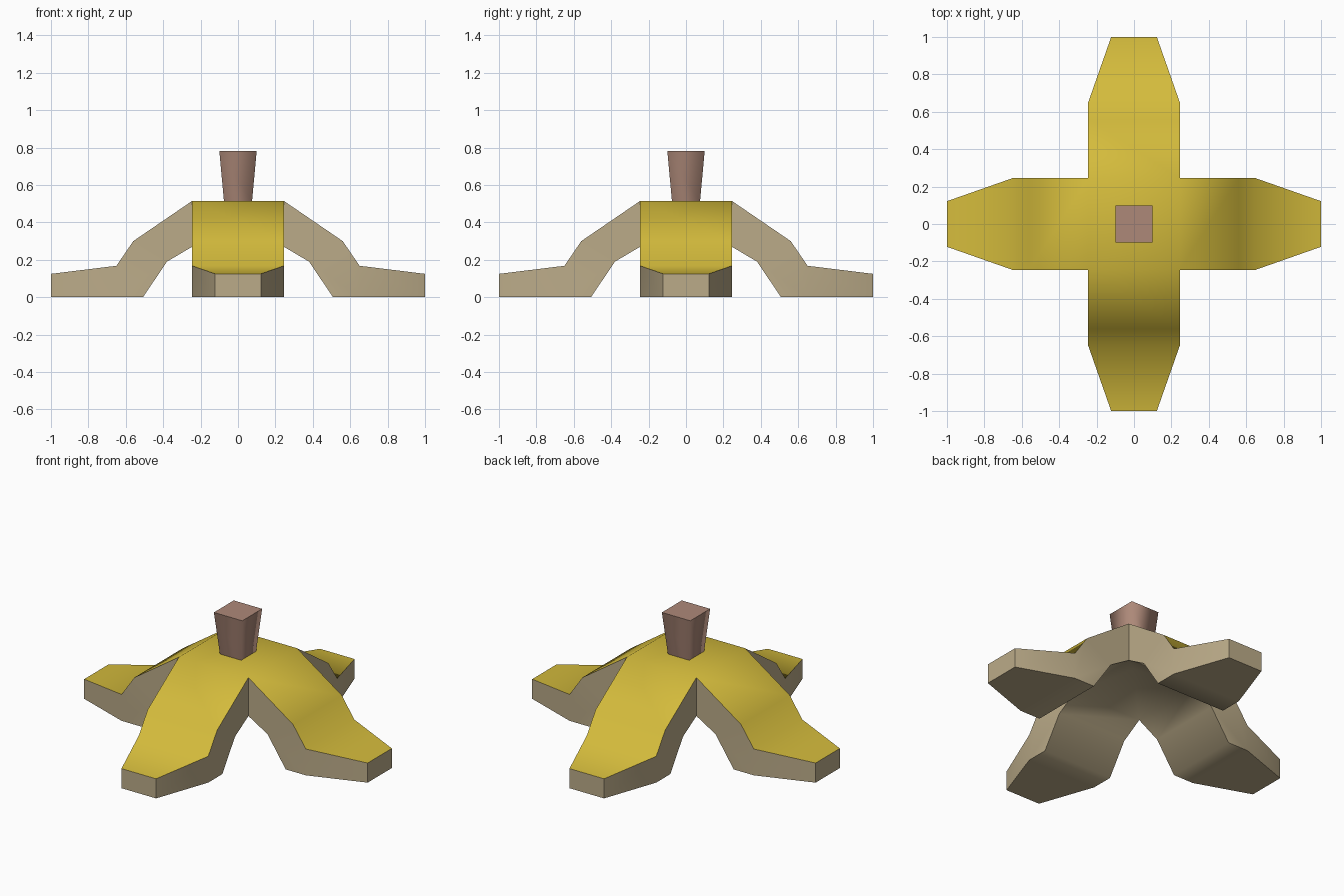
import bpy, bmesh, math
from mathutils import Matrix, Vector

cube = bpy.data.objects.get("Cube")
if cube:
    bpy.data.objects.remove(cube)


def material(name, rgb):
    m = bpy.data.materials.new(name)
    m.use_nodes = True
    m.diffuse_color = (*rgb, 1)
    m.node_tree.nodes["Principled BSDF"].inputs["Base Color"].default_value = (*rgb, 1)
    return m


yellow = material("peel yellow", (0.66, 0.50, 0.045))
tan = material("inner peel tan", (0.50, 0.41, 0.25))
brown = material("stem brown", (0.42, 0.25, 0.19))


def finish(bm, name, mats):
    bmesh.ops.remove_doubles(bm, verts=bm.verts, dist=0.0005)
    bmesh.ops.recalc_face_normals(bm, faces=bm.faces)
    mesh = bpy.data.meshes.new(name)
    bm.to_mesh(mesh)
    bm.free()
    for m in mats:
        mesh.materials.append(m)
    obj = bpy.data.objects.new(name, mesh)
    bpy.context.collection.objects.link(obj)
    return obj


# Flap profiles: distance from centre, half width, height
W, TIP = 0.245, 0.122
top = [(W, W, 0.515), (0.56, W, 0.30), (0.65, W, 0.168), (1, TIP, 0.125)]
under = [(W, W, 0.27), (0.38, W, 0.19), (0.508, W, 0), (0.65, W, 0), (1, TIP, 0)]

# Peel: four drooping flaps around a hollow centre
bm = bmesh.new()
for k in range(4):
    rot = Matrix.Rotation(k * math.pi / 2, 3, 'Z')

    def face(points, mat=1):
        f = bm.faces.new([bm.verts.new(rot @ Vector(p)) for p in points])
        f.material_index = mat

    def strip(profile, mat):
        for (d0, w0, z0), (d1, w1, z1) in zip(profile, profile[1:]):
            face([(d0, -w0, z0), (d1, -w1, z1), (d1, w1, z1), (d0, w0, z0)], mat)

    strip(top, 0)
    strip(under, 1)
    for s in (-1, 1):
        wall = top[:3] + under[3::-1]
        toe = top[2:] + under[:2:-1]
        for outline in (wall, toe):
            face([(d, s * w, z) for d, w, z in outline])
    face([(1, -TIP, 0), (1, TIP, 0), (1, TIP, 0.125), (1, -TIP, 0.125)])
    # Centre: flat crown above, peaked hollow below
    face([(0, 0, 0.515), (W, -W, 0.515), (W, W, 0.515)], 0)
    face([(0, 0, 0.41), (W, -W, 0.27), (W, W, 0.27)], 1)
peel = finish(bm, "peel", [yellow, tan])
bpy.ops.object.select_all(action='DESELECT')
bpy.context.view_layer.objects.active = peel
peel.select_set(True)
bpy.ops.object.shade_smooth_by_angle(angle=math.radians(62))

# Stem: square, flaring upward, sides softly shaded with a crisp top
bm = bmesh.new()
bmesh.ops.create_cone(bm, cap_ends=True, segments=4, radius1=0.075 * math.sqrt(2),
                      radius2=0.1 * math.sqrt(2), depth=0.27,
                      matrix=Matrix.Translation((0, 0, 0.648)) @ Matrix.Rotation(math.pi / 4, 4, 'Z'))
for f in bm.faces:
    f.smooth = True
for e in bm.edges:
    e.smooth = abs(e.verts[0].co.z - e.verts[1].co.z) > 0.1
finish(bm, "stem", [brown])
